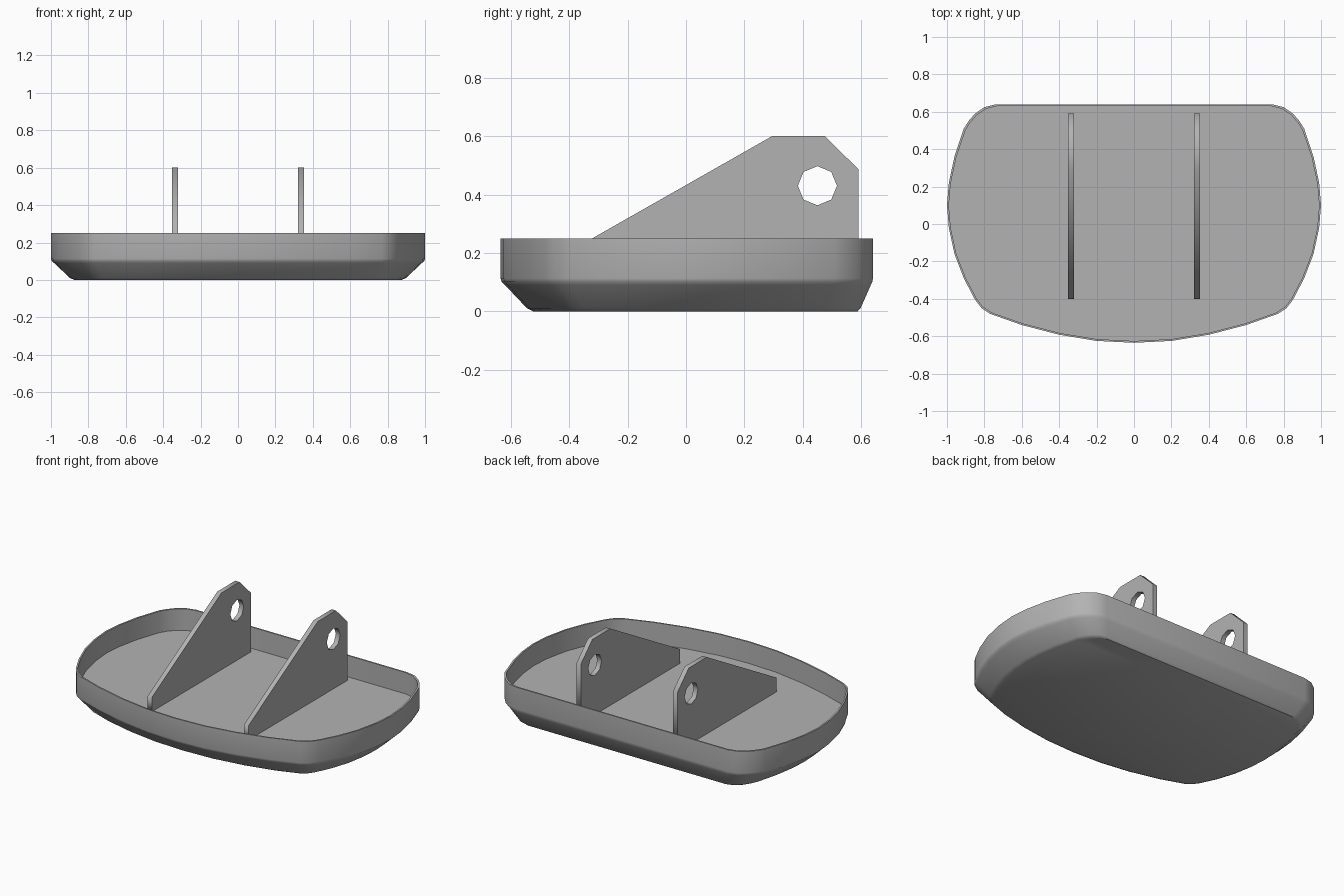
import bpy, bmesh, math
from mathutils import Matrix

cube = bpy.data.objects.get("Cube")
if cube:
    bpy.data.objects.remove(cube, do_unlink=True)

GREY = (0.45, 0.45, 0.45, 1)
grey = bpy.data.materials.new("plain grey")
grey.use_nodes = True
grey.diffuse_color = GREY
grey.node_tree.nodes["Principled BSDF"].inputs["Base Color"].default_value = GREY

FLOOR = 0.115

# Tray outline, left half from front centre to back, then mirrored
half = [(0, -.635), (.2, -.625), (.4, -.592), (.6, -.54), (.77, -.48), (.815, -.45),
        (.85, -.405), (.91, -.29), (.96, -.16), (.99, -.02), (1, .1), (.99, .22),
        (.96, .36), (.91, .51), (.885, .55), (.85, .59), (.8, .625), (.74, .64)]
outline = half + [(-x, y) for x, y in reversed(half[1:])]


def underside(t):
    """Outline drawn in towards the bottom: deep at the front, shallow at the back."""
    return [(x * (1 - .1 * t * x * x), y * (1 - t * (.14 if y < 0 else .065)))
            for x, y in outline]


def inside():
    return [(x * .99, y * .985) for x, y in outline]


# Tray: rings from underside, over the rim, down to the inner floor
rings = [(underside(1.25), 0), (underside(1.02), .01), (underside(.17), .09),
         (underside(.04), .101), (underside(0), .113), (underside(0), .25),
         (inside(), .25), (inside(), FLOOR)]
bm = bmesh.new()
loops = [[bm.verts.new((x, y, z)) for x, y in ring] for ring, z in rings]
n = len(outline)
for low, high in zip(loops, loops[1:]):
    for i in range(n):
        j = (i + 1) % n
        bm.faces.new((low[i], low[j], high[j], high[i]))
bm.faces.new(list(reversed(loops[0])))
bm.faces.new(loops[-1])
bmesh.ops.recalc_face_normals(bm, faces=bm.faces)
mesh = bpy.data.meshes.new("tray")
bm.to_mesh(mesh)
bm.free()
mesh.materials.append(grey)
tray = bpy.data.objects.new("tray", mesh)
bpy.context.collection.objects.link(tray)
bpy.context.view_layer.objects.active = tray
tray.select_set(True)
bpy.ops.object.shade_smooth_by_angle(angle=math.radians(35))
tray.select_set(False)

# Mounting brackets: side profile with an eight-sided hole, extruded sideways
plate = [(-.4, FLOOR - .005), (.59, FLOOR - .005), (.59, .487), (.475, .6),
         (.295, .6), (-.4, .205)]
hole = [(.45 + .067 * math.cos(k * math.pi / 4), .43 + .067 * math.sin(k * math.pi / 4))
        for k in range(8)]
upright = Matrix(((0, 0, 1, 0), (1, 0, 0, 0), (0, 1, 0, 0), (0, 0, 0, 1)))
for name, x in (("left_bracket", .337), ("right_bracket", -.337)):
    curve = bpy.data.curves.new(name, "CURVE")
    curve.dimensions = "2D"
    curve.fill_mode = "BOTH"
    curve.extrude = .015
    for path in (plate, hole):
        spline = curve.splines.new("POLY")
        spline.points.add(len(path) - 1)
        for point, (u, v) in zip(spline.points, path):
            point.co = (u, v, 0, 1)
        spline.use_cyclic_u = True
    curve.materials.append(grey)
    bracket = bpy.data.objects.new(name, curve)
    bpy.context.collection.objects.link(bracket)
    bracket.matrix_world = Matrix.Translation((x, 0, 0)) @ upright
    bracket.select_set(True)
    bpy.context.view_layer.objects.active = bracket
    bpy.ops.object.convert(target="MESH")
    bpy.context.object.name = name
    bpy.context.object.data.shade_flat()
    bpy.context.object.select_set(False)
